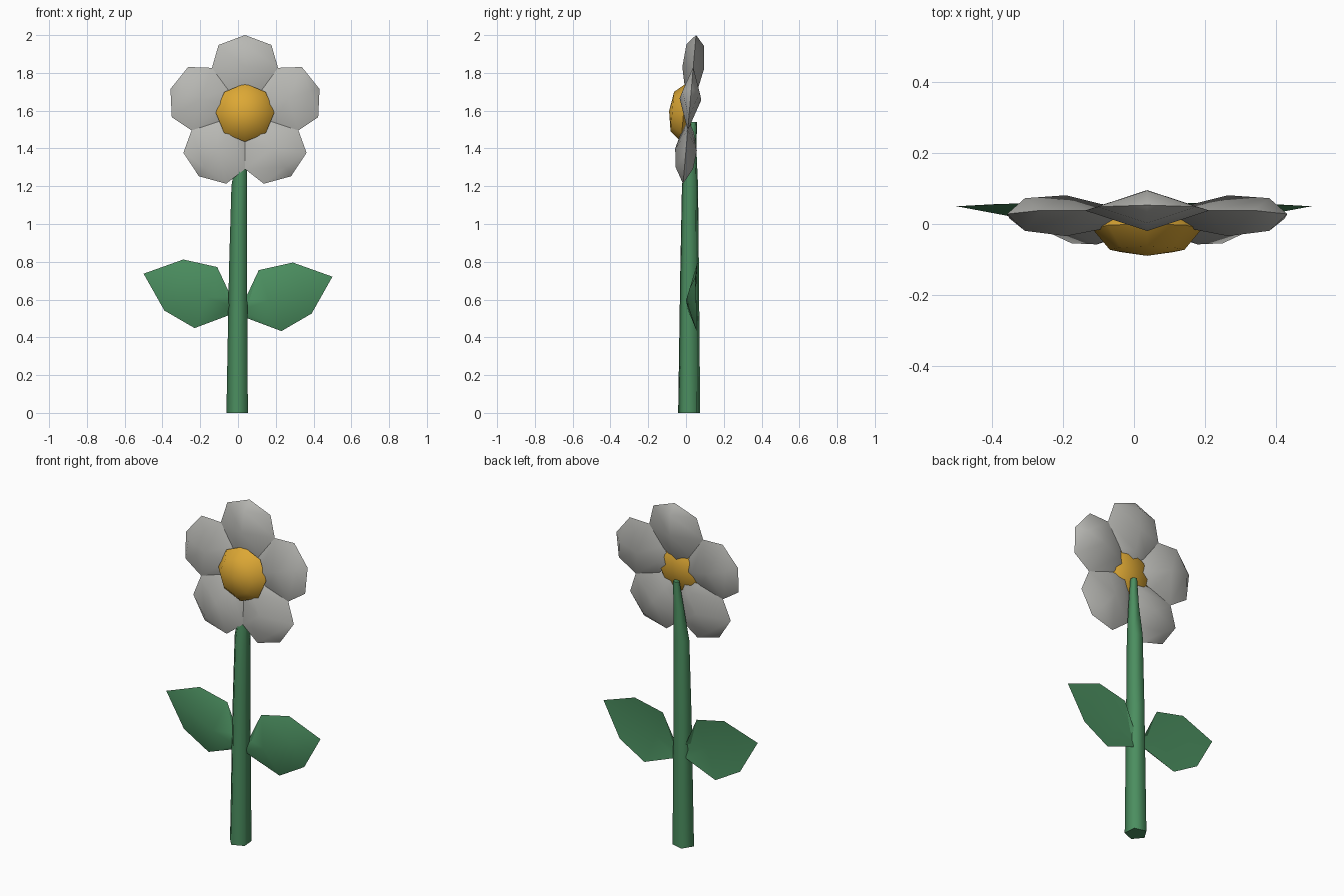
import bpy, bmesh, math
from mathutils import Matrix, Vector

if "Cube" in bpy.data.objects:
    bpy.data.objects.remove(bpy.data.objects["Cube"])


def material(name, rgb):
    m = bpy.data.materials.new(name)
    m.diffuse_color = (*rgb, 1)
    m.use_nodes = True
    m.node_tree.nodes["Principled BSDF"].inputs["Base Color"].default_value = m.diffuse_color
    return m


GREEN = material("leaf green", (0.07, 0.27, 0.115))
WHITE = material("petal white", (0.48, 0.48, 0.455))
YELLOW = material("warm yellow", (0.72, 0.39, 0.035))


def loft(name, rings, mat, matrix=Matrix(), angle=75):
    """Skin a list of rings; a one-point ring makes a pointed end."""
    bm = bmesh.new()
    loops = [[bm.verts.new(matrix @ Vector(p)) for p in r] for r in rings]
    for a, b in zip(loops, loops[1:]):
        n = max(len(a), len(b))
        for i in range(n):
            j = (i + 1) % n
            if len(a) == 1:
                bm.faces.new((a[0], b[i], b[j]))
            elif len(b) == 1:
                bm.faces.new((a[i], b[0], a[j]))
            else:
                bm.faces.new((a[i], b[i], b[j], a[j]))
    for end in (loops[0], loops[-1]):
        if len(end) > 2:
            bm.faces.new(end)
    bmesh.ops.recalc_face_normals(bm, faces=bm.faces[:])
    me = bpy.data.meshes.new(name)
    bm.to_mesh(me)
    bm.free()
    me.materials.append(mat)
    ob = bpy.data.objects.new(name, me)
    bpy.context.collection.objects.link(ob)
    bpy.ops.object.select_all(action='DESELECT')
    ob.select_set(True)
    bpy.context.view_layer.objects.active = ob
    bpy.ops.object.shade_smooth_by_angle(angle=math.radians(angle))
    return ob


# Five-sided stem, tapering and leaning towards the flower
STEM = [(0.0, 0.0, 0.018, 0.0615), (0.75, 0.004, 0.02, 0.052),
        (1.20, 0.01, 0.022, 0.045), (1.38, 0.024, 0.028, 0.030),
        (1.54, 0.034, 0.04, 0.019)]
angles = [math.radians(-32 + 72 * k) for k in range(5)]
loft("stem", [[(x + r * math.cos(a), y + r * math.sin(a), z) for a in angles]
              for z, x, y, r in STEM], GREEN)

# Cupped leaves: each ring is upper edge, front rib, lower edge, back rib
LEAF = [[(0.035, 0.05, 0.60), (0.02, 0.010, 0.55),
         (0.035, 0.05, 0.51), (0.02, 0.035, 0.55)],
        [(0.11, 0.058, 0.76), (0.165, 0.0, 0.60),
         (0.23, 0.056, 0.437), (0.165, 0.042, 0.60)],
        [(0.29, 0.060, 0.80), (0.34, 0.020, 0.665),
         (0.39, 0.056, 0.53), (0.34, 0.048, 0.665)],
        [(0.50, 0.050, 0.725)]]
for side, sx, dz in (("left", -1, 0.012), ("right", 1, -0.004)):
    loft(side + "_leaf", [[(sx * x, y, z + dz) for x, y, z in r] for r in LEAF], GREEN)

# Flower head, tipped slightly back
head = Matrix.Translation((0.037, 0.017, 1.587)) @ Matrix.Rotation(math.radians(-5), 4, 'X')

# Five petals with diamond cross-sections (distance from centre, half width)
PETAL = [(0.05, 0), (0.12, 0.098), (0.24, 0.175), (0.362, 0.14), (0.415, 0)]
petal_rings = [[(w, 0, u), (0, -w * 0.33, u), (-w, 0, u), (0, w * 0.33, u)] if w
               else [(0, 0, u)] for u, w in PETAL]
for k in range(5):
    turn = Matrix.Rotation(math.radians(72 * k), 4, 'Y')
    loft(f"petal_{k + 1}", petal_rings, WHITE, head @ turn)

# Eight-sided domed flower centre (depth, radius)
DOME = [(-0.107, 0), (-0.09, 0.105), (-0.03, 0.155), (0.01, 0.11), (0.02, 0)]
dome_rings = [[(r * math.sin(math.pi * i / 4), y, r * math.cos(math.pi * i / 4))
               for i in range(8)] if r else [(0, y, 0)] for y, r in DOME]
loft("flower_centre", dome_rings, YELLOW, head)
